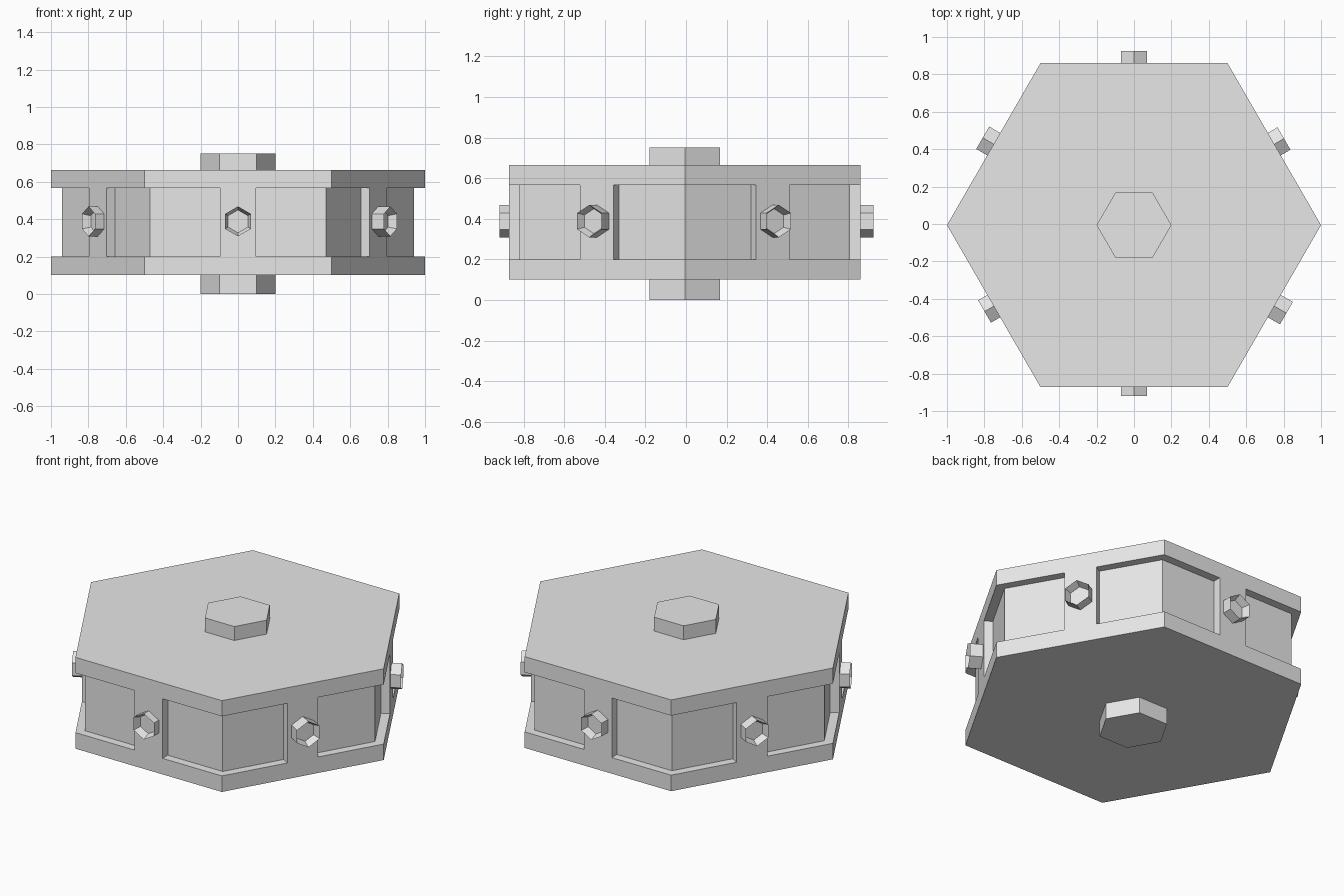
import bpy, bmesh
from math import cos, sin, radians
from mathutils import Matrix, Vector

if "Cube" in bpy.data.objects:
    bpy.data.objects.remove(bpy.data.objects["Cube"])

grey = bpy.data.materials.new("plain grey")
grey.use_nodes = True
grey.diffuse_color = (0.8, 0.8, 0.8, 1)
grey.node_tree.nodes["Principled BSDF"].inputs["Base Color"].default_value = (0.8, 0.8, 0.8, 1)

CENTRE_Y = -0.006
APOTHEM = cos(radians(30))
INNER = 0.815          # apothem of the recessed panels
PILLAR = 0.095         # half width of each pillar


def direction(deg):
    return Vector((cos(radians(deg)), sin(radians(deg)), 0))


def hexagon(radius, start=0):
    return [direction(start + 60 * i) * radius for i in range(6)]


def extrude(bm, outline, z0, z1):
    """Closed prism from a flat outline; returns its top face."""
    low = [bm.verts.new((p.x, p.y, z0)) for p in outline]
    high = [bm.verts.new((p.x, p.y, z1)) for p in outline]
    n = len(outline)
    bm.faces.new(low[::-1])
    for i in range(n):
        j = (i + 1) % n
        bm.faces.new((low[i], low[j], high[j], high[i]))
    return bm.faces.new(high)


def finish(bm, name):
    bmesh.ops.recalc_face_normals(bm, faces=bm.faces)
    mesh = bpy.data.meshes.new(name)
    bm.to_mesh(mesh)
    bm.free()
    mesh.materials.append(grey)
    obj = bpy.data.objects.new(name, mesh)
    bpy.context.collection.objects.link(obj)
    obj.location.y = CENTRE_Y
    return obj


def prism(name, radius, z0, z1):
    bm = bmesh.new()
    extrude(bm, hexagon(radius), z0, z1)
    return finish(bm, name)


# Hexagonal body and the caps on its axis
body = prism("body", 1, 0.1, 0.664)
prism("top_cap", 0.2, 0.664, 0.75)
prism("bottom_cap", 0.2, 0, 0.1)

# Chevron cutter that sinks a panel around every corner
bm = bmesh.new()
for corner in range(0, 360, 60):
    def on_face(side, apothem):
        normal = direction(corner + 30 * side)
        along = direction(corner - 60 * side)
        reach = PILLAR
        return normal * apothem + along * reach
    outline = [on_face(-1, INNER), on_face(-1, 0.95),
               direction(corner) * 0.95 / APOTHEM,
               on_face(1, 0.95), on_face(1, INNER),
               direction(corner) * INNER / APOTHEM]
    extrude(bm, outline, 0.199, 0.567)
cutter = finish(bm, "panel_cutter")
cutter.hide_render = True

cut = body.modifiers.new("panels", "BOOLEAN")
cut.operation = "DIFFERENCE"
cut.solver = "EXACT"
cut.object = cutter
bpy.context.view_layer.objects.active = body
bpy.ops.object.modifier_apply(modifier=cut.name)
bpy.data.objects.remove(cutter)

# Hollow hexagonal sockets, one on each pillar, reaching out by uneven amounts
reaches = {30: 0.926, 90: 0.93, 150: 0.934, 210: 0.923, 270: 0.914, 330: 0.941}
for angle, reach in reaches.items():
    bm = bmesh.new()
    mouth = extrude(bm, hexagon(0.08), 0.84, reach)
    bmesh.ops.recalc_face_normals(bm, faces=bm.faces)
    bmesh.ops.inset_region(bm, faces=[mouth], thickness=0.019)
    bmesh.ops.translate(bm, verts=mouth.verts, vec=(0, 0, -0.045))
    # Stand the socket on its side, with a corner upward
    turn = Matrix.Rotation(radians(angle), 4, "Z") @ Matrix.Rotation(radians(90), 4, "Y")
    bm.transform(Matrix.Translation((0, 0, 0.388)) @ turn)
    finish(bm, f"socket_{angle}")
